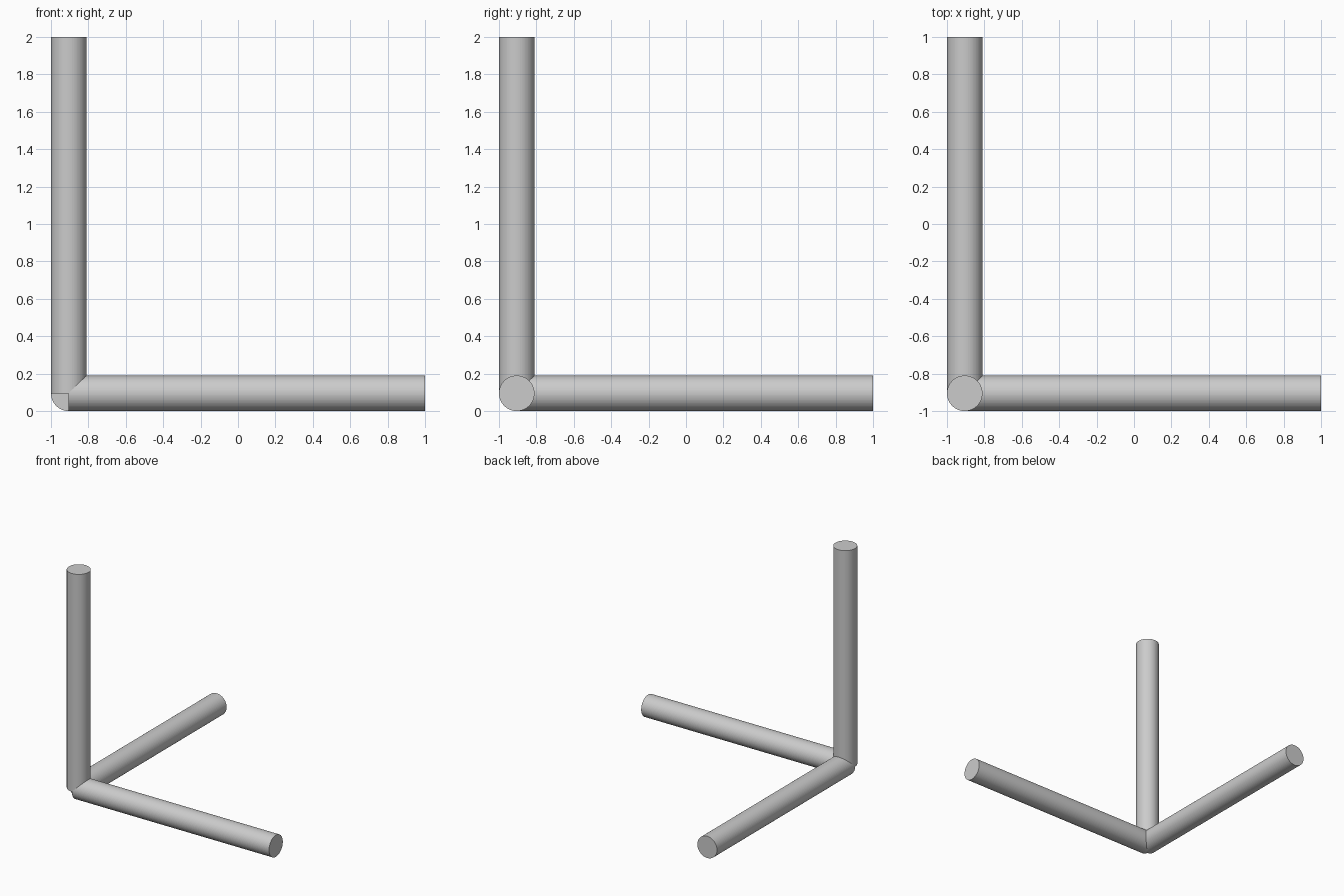
import bpy
from mathutils import Vector

if "Cube" in bpy.data.objects:
    bpy.data.objects.remove(bpy.data.objects["Cube"])

RADIUS = 0.095
LENGTH = 2 - RADIUS
CORNER = Vector((-1 + RADIUS, -1 + RADIUS, RADIUS))


def rod(name, direction):
    """Round bar running from the shared corner point along a direction."""
    d = Vector(direction)
    bpy.ops.mesh.primitive_cylinder_add(
        vertices=64, radius=RADIUS, depth=LENGTH,
        location=CORNER + d * LENGTH / 2,
        rotation=d.to_track_quat('Z', 'Y').to_euler())
    bpy.context.object.name = name


# Three perpendicular rods meeting at one corner
rod("rod_x", (1, 0, 0))
rod("rod_y", (0, 1, 0))
rod("rod_z", (0, 0, 1))
